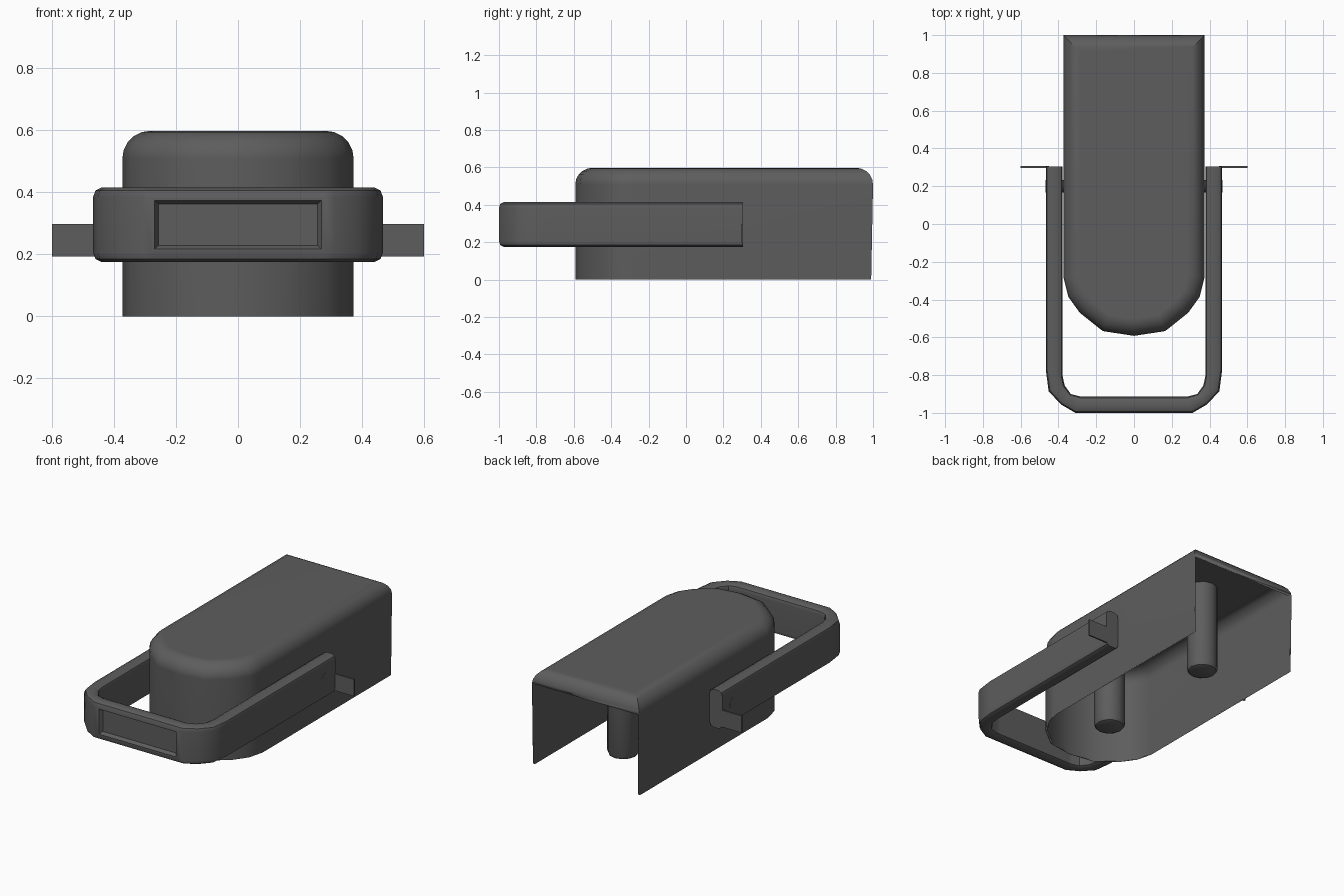
import bpy, bmesh
from math import cos, sin, pi, radians
from mathutils import Vector

if "Cube" in bpy.data.objects:
    bpy.data.objects.remove(bpy.data.objects["Cube"])

grey = bpy.data.materials.new("dark_grey")
grey.diffuse_color = (.11, .11, .11, 1)
grey.use_nodes = True
grey.node_tree.nodes["Principled BSDF"].inputs["Base Color"].default_value = grey.diffuse_color


def finish(name, bm, angle=35):
    me = bpy.data.meshes.new(name)
    bm.to_mesh(me)
    bm.free()
    me.materials.append(grey)
    ob = bpy.data.objects.new(name, me)
    bpy.context.collection.objects.link(ob)
    bpy.ops.object.select_all(action='DESELECT')
    ob.select_set(True)
    bpy.context.view_layer.objects.active = ob
    bpy.ops.object.shade_smooth_by_angle(angle=radians(angle))
    return ob


def keep_flats(ob):
    """Weighted normals keep the large faces flat beside their rounded edges."""
    ob.modifiers.new("flats", 'WEIGHTED_NORMAL').keep_sharp = True


def loft(rings, start=True, end=True, skip=lambda r, i: False):
    """Bridge closed rings of points, optionally capping the ends."""
    bm = bmesh.new()
    vs = [[bm.verts.new(p) for p in ring] for ring in rings]
    n = len(vs[0])
    for r in range(len(vs) - 1):
        for i in range(n):
            if not skip(r, i):
                j = (i + 1) % n
                bm.faces.new((vs[r][i], vs[r][j], vs[r + 1][j], vs[r + 1][i]))
    if start:
        bm.faces.new(vs[0][::-1])
    if end:
        bm.faces.new(vs[-1])
    return bm


def inset(pts, d):
    """Offset a counter-clockwise outline inward by d."""
    out = []
    for i, p in enumerate(pts):
        a = (p - pts[i - 1]).normalized()
        b = (pts[(i + 1) % len(pts)] - p).normalized()
        n1, n2 = Vector((-a.y, a.x)), Vector((-b.y, b.x))
        out.append(p + (n1 + n2) * d / (1 + n1.dot(n2)))
    return out


# Body shell: rounded nose, rolled top edge, open underside and back
nose = [(.165, -.567), (.287, -.47), (.348, -.385), (.373, -.285)]
outline = [Vector(p) for p in
           [(0, -.592)] + nose + [(.373, 1), (-.373, 1)] + [(-x, y) for x, y in nose[::-1]]]
rows = [[(p.x, min(p.y, .99), 0) for p in outline]]
for k in range(6):
    a = k * pi / 10
    rows.append([(p.x, p.y, .508 + .09 * sin(a)) for p in inset(outline, .09 * (1 - cos(a)))])
body = finish("body_shell", loft(rows, start=False, skip=lambda r, i: r == 0 and i == 5))
wall = body.modifiers.new("wall", 'SOLIDIFY')
wall.thickness = .014
wall.offset = -1
keep_flats(body)

# Swing handle: rounded section swept round a U, given as outer and inner points
half = [((.467, .305), (.378, .305)), ((.467, -.77), (.378, -.805)),
        ((.452, -.885), (.367, -.855)), ((.387, -.955), (.335, -.9)),
        ((.31, -1), (.285, -.913)), ((.28, -1), (.265, -.913))]
path = half + [((-o[0], o[1]), (-i[0], i[1])) for o, i in half[::-1]]
section = [(1, .205), (1, .385), (.92, .405), (.7, .415), (.3, .415), (.08, .405),
           (0, .385), (0, .205), (.08, .185), (.3, .175), (.7, .175), (.92, .185)]
rings = []
for o, i in path:
    o, i = Vector(o), Vector(i)
    rings.append([(*i.lerp(o, t), z) for t, z in section])
bm = loft(rings)
bmesh.ops.recalc_face_normals(bm, faces=bm.faces[:])

# Recessed panel on the handle front
front = [f for f in bm.faces if f.normal.y < -.95
         and all(v.co.y < -.99 and abs(v.co.x) < .29 for v in f.verts)]
bmesh.ops.inset_individual(bm, faces=front, thickness=.016, depth=0)
bmesh.ops.inset_individual(bm, faces=front, thickness=.017, depth=-.022)
keep_flats(finish("handle", bm))


# Round parts: posts under the lid and handle pivot pins
def lathe(profile, sides, place):
    return loft([[place(r * cos(2 * pi * k / sides), r * sin(2 * pi * k / sides), h)
                  for k in range(sides)] for r, h in profile])


for name, y in (("rear_post", .625), ("front_post", -.225)):
    bm = lathe([(.07, .02), (.084, .026), (.092, .045), (.092, .59)], 12,
               lambda u, v, h, y=y: (u, y + v, h))
    finish(name, bm)

for side, s in (("right", 1), ("left", -1)):
    bm = lathe([(.033, .365), (.033, .468)], 16,
               lambda u, v, h, s=s: (s * h, .2 + u, .305 + v))
    bmesh.ops.recalc_face_normals(bm, faces=bm.faces[:])
    finish(side + "_pivot_pin", bm)

    # Thin tab sticking out from the handle end
    bm = bmesh.new()
    bmesh.ops.create_cube(bm, size=1)
    for v in bm.verts:
        v.co = (s * .525 + v.co.x * .15, .301 + v.co.y * .01, .245 + v.co.z * .106)
    finish(side + "_tab", bm)
